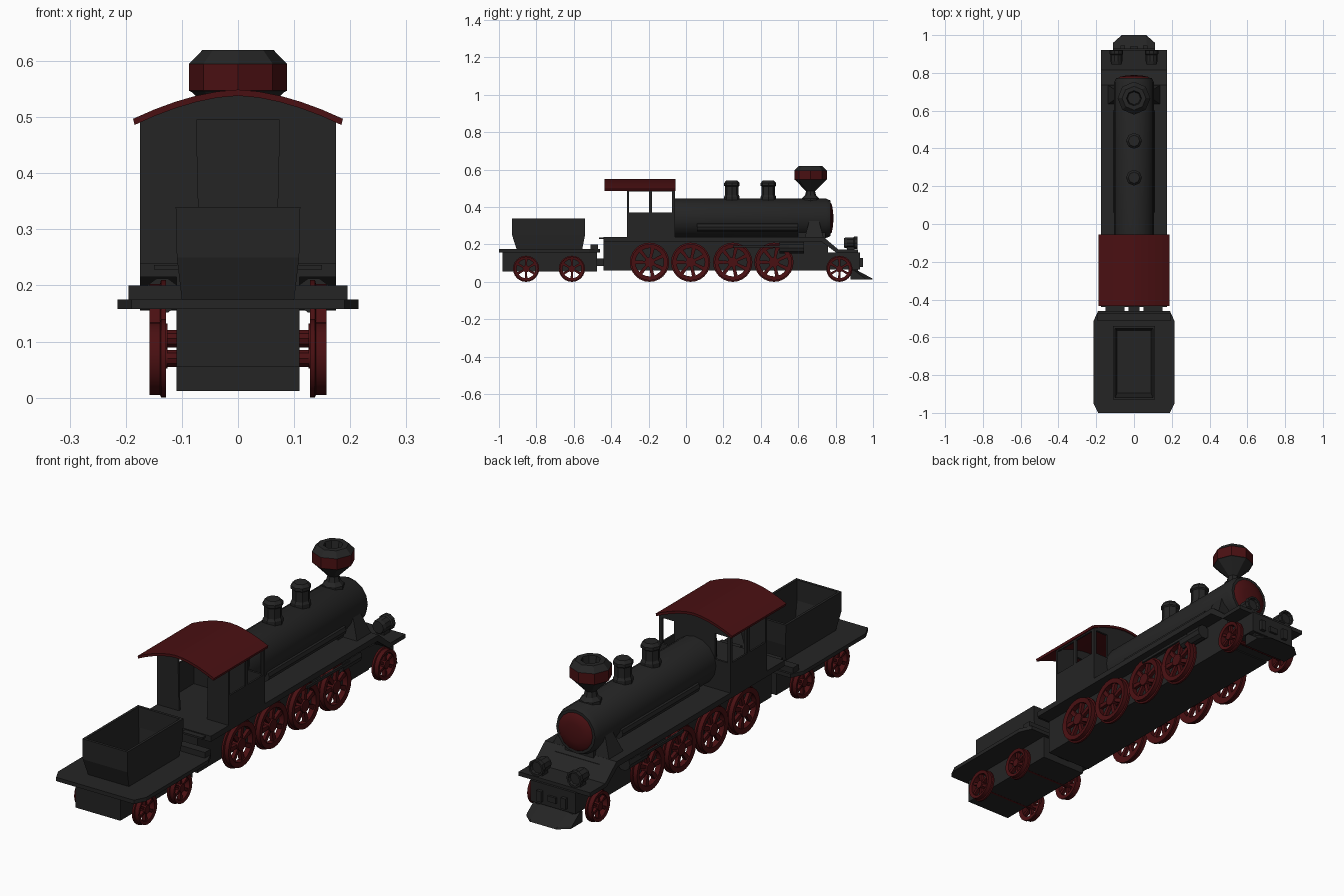
import bpy, bmesh, math

if "Cube" in bpy.data.objects:
    bpy.data.objects.remove(bpy.data.objects["Cube"])

def material(name, rgb):
    m = bpy.data.materials.new(name)
    m.diffuse_color = (*rgb, 1)
    m.use_nodes = True
    m.node_tree.nodes["Principled BSDF"].inputs["Base Color"].default_value = m.diffuse_color
    return m

BLACK = material("charcoal black", (0.018, 0.018, 0.018))
RED = material("dark red", (0.068, 0.005, 0.006))

def finish(name, bm, mats, rule=None, smooth=False):
    bmesh.ops.remove_doubles(bm, verts=bm.verts, dist=1e-5)
    bmesh.ops.recalc_face_normals(bm, faces=bm.faces)
    if rule:
        for f in bm.faces:
            f.material_index = rule(f.calc_center_median())
    me = bpy.data.meshes.new(name)
    bm.to_mesh(me)
    bm.free()
    ob = bpy.data.objects.new(name, me)
    bpy.context.collection.objects.link(ob)
    for m in mats:
        me.materials.append(m)
    if smooth:
        bpy.context.view_layer.objects.active = ob
        ob.select_set(True)
        bpy.ops.object.shade_smooth_by_angle(angle=math.radians(35))
        ob.select_set(False)
    return ob

def loft(bm, rings, caps=True, closed=False):
    vs = [[bm.verts.new(p) for p in r] for r in rings]
    pairs = list(zip(vs, vs[1:])) + ([(vs[-1], vs[0])] if closed else [])
    for a, b in pairs:
        for i in range(len(a)):
            j = (i + 1) % len(a)
            bm.faces.new((a[i], a[j], b[j], b[i]))
    if caps and not closed:
        bm.faces.new(vs[0])
        bm.faces.new(vs[-1])

def circle(r, h, n, loc, axis):
    out = []
    for i in range(n):
        a = 2 * math.pi * i / n
        c, s = r * math.cos(a), r * math.sin(a)
        p = {"X": (h, c, s), "Y": (c, h, s), "Z": (c, s, h)}[axis]
        out.append([p[k] + loc[k] for k in range(3)])
    return out

def lathe(name, prof, loc, axis="Z", n=8, mats=(BLACK,), rule=None, smooth=False):
    bm = bmesh.new()
    loft(bm, [circle(r, h, n, loc, axis) for r, h in prof])
    return finish(name, bm, mats, rule, smooth)

def prism(name, pts, lo, hi, axis, mat=BLACK):
    """Extrude a 2D outline along an axis."""
    place = {"X": lambda p, h: (h, *p), "Y": lambda p, h: (p[0], h, p[1]), "Z": lambda p, h: (*p, h)}[axis]
    bm = bmesh.new()
    loft(bm, [[place(p, h) for p in pts] for h in (lo, hi)])
    return finish(name, bm, [mat])

def box(name, x0, x1, y0, y1, z0, z1, mat=BLACK):
    return prism(name, [(x0, y0), (x1, y0), (x1, y1), (x0, y1)], z0, z1, "Z", mat)

def wheel(name, side, y, r, spokes):
    bm = bmesh.new()
    loc = (0, y, r)
    # rim with inner flange
    rim = [(r * .72, .131), (r, .128), (r, .137), (r * .93, .139), (r * .93, .158), (r * .72, .155)]
    loft(bm, [circle(a, side * x, 24, loc, "X") for a, x in rim], closed=True)
    # hub
    loft(bm, [circle(r * .26, side * x, 12, loc, "X") for x in (.126, .156)])
    # spokes, widening towards the rim
    for i in range(spokes):
        a = 2 * math.pi * (i + .5) / spokes
        c, s = math.cos(a), math.sin(a)
        rings = []
        for d, w in ((.2 * r, .07 * r), (.78 * r, .1 * r)):
            rings.append([(side * x, y + d * c - t * w * s, r + d * s + t * w * c)
                          for x, t in ((.134, -1), (.15, -1), (.15, 1), (.134, 1))])
        loft(bm, rings)
    finish(name, bm, [RED], smooth=True)

# wheels and axles
for y, r, k in [(-.195, .105, 7), (.025, .105, 7), (.25, .105, 7), (.47, .105, 7),
                (-.855, .07, 6), (-.61, .07, 6), (.82, .07, 6)]:
    for s in (-1, 1):
        wheel("wheel", s, y, r, k)
    lathe("axle", [(.016, -.135), (.016, .135)], (0, y, r), "X", 10, [RED])

# tender
box("tender_frame", -.11, .11, -.98, -.475, .055, .16)
prism("tender_deck", [(-.19, -1), (.19, -1), (.215, -.95), (.215, -.515), (.19, -.46),
                      (-.19, -.46), (-.215, -.515), (-.215, -.95)], .158, .175, "Z")
box("tender_cross_beam", -.195, .195, -.51, -.47, .174, .2)
bm = bmesh.new()
loft(bm, [[(-x, a, z), (x, a, z), (x, b, z), (-x, b, z)] for x, a, b, z in
          [(.1, -.905, -.555, .174), (.109, -.93, -.54, .25), (.111, -.93, -.54, .34),
           (.1, -.918, -.552, .34), (.098, -.916, -.554, .25), (.09, -.895, -.565, .185)]])
finish("tender_hopper", bm, [BLACK])
box("tender_coupling", -.03, .03, -.49, -.43, .085, .125)

# engine frame and running board
box("engine_frame", -.11, .11, -.44, .76, .06, .22)
box("front_frame", -.11, .11, .75, .93, .065, .158)
prism("running_board", [(-.44, .24), (.735, .24), (.815, .173), (.92, .173), (.92, .155),
                        (.805, .155), (.725, .215), (-.44, .215)], -.175, .175, "X")
for s in (-1, 1):
    a, b = sorted((s * .05, s * .15))
    box("rear_step", a, b, -.465, -.435, .228, .236)
    # piston, guide rod and boiler side pipe
    lathe("piston", [(.032, .5), (.032, .63)], (s * .135, 0, .182), "Y", 10)
    a, b = sorted((s * .158, s * .166))
    box("guide_rod", a, b, .25, .55, .183, .195)
    lathe("side_pipe", [(.026, .06), (.026, .6)], (s * .085, 0, .293), "Y", 10)
    # slanted smokebox support
    bm = bmesh.new()
    loft(bm, [[(s * x, y, z) for x, y in ((p, c), (q, c), (q, d), (p, d))]
              for p, q, c, d, z in ((.06, .138, .635, .735, .238), (.06, .1, .66, .71, .33))])
    finish("smokebox_support", bm, [BLACK])
    # front lamps and buffers
    lathe("lamp", [(.027, .845), (.031, .86), (.031, .895), (.036, .9), (.036, .918), (.028, .918), (.026, .905)],
          (s * .093, 0, .209), "Y", 10)
    box("lamp_foot", s * .093 - .02, s * .093 + .02, .86, .9, .17, .19)
    box("buffer", s * .06 - .012, s * .06 + .012, .925, .945, .08, .127)
box("front_coupling", -.02, .02, .925, .94, .09, .115)

# cowcatcher
bm = bmesh.new()
loft(bm, [[(-x, .88, z), (x, .88, z), (x, a, z), (w, b, z), (-w, b, z), (-x, a, z)]
          for x, w, a, b, z in ((.11, .065, .96, 1.0, .012), (.11, .065, .955, .993, .02), (.11, .07, .9, .918, .06))])
finish("cowcatcher", bm, [BLACK])
box("cowcatcher_mount", -.09, .09, .88, .92, .055, .07)

# boiler with red smokebox door
lathe("boiler", [(.105, -.07), (.105, .75), (.095, .772), (.085, .772)], (0, 0, .34), "Y", 16, smooth=True)
lathe("smokebox_door", [(.086, .77), (.074, .78), (.04, .786), (.012, .788)], (0, 0, .34), "Y", 16, [RED], smooth=True)
box("smokebox_saddle", -.07, .07, .6, .745, .2, .29)

# chimney
lathe("chimney", [(.048, .42), (.045, .447), (.03, .462), (.024, .485), (.083, .545), (.087, .547), (.087, .595),
                  (.063, .62), (.04, .62), (.034, .58)], (0, .666, 0), "Z", 8, [BLACK, RED],
      lambda c: 1 if .55 < c.z < .594 and math.hypot(c.x, c.y - .666) > .06 else 0)
# steam domes
for y in (.245, .44):
    lathe("steam_dome", [(.042, .42), (.042, .455), (.036, .465), (.036, .51), (.042, .515), (.042, .528),
                         (.03, .541)], (0, y, 0))

# cab side walls with two windows each
for s in (-1, 1):
    a, b = sorted((s * .167, s * .175))
    box("cab_side_panel", a, b, -.315, -.06, .235, .37)
    box("cab_side_top", a, b, -.315, -.06, .484, .498)
    for y0, y1 in ((-.315, -.308), (-.197, -.181), (-.076, -.06)):
        box("cab_post", a, b, y0, y1, .365, .49)
    # rear panels beside the doorway
    prism("cab_rear_panel", [(s * .068, .235), (s * .175, .235), (s * .175, .496), (s * .1, .526), (s * .075, .53)],
          -.315, -.305, "Y")
    # front corner posts
    a, b = sorted((s * .16, s * .175))
    box("cab_front_post", a, b, -.07, -.06, .365, .49)
arch = [(.175, .497), (.1, .527), (.04, .538), (-.04, .538), (-.1, .527), (-.175, .497)]
prism("cab_rear_arch", [(-.076, .495), (.076, .495), (.076, .531), (.04, .538), (-.04, .538), (-.076, .531)],
      -.315, -.305, "Y")
prism("cab_front_arch", [(-.175, .484), (.175, .484)] + arch, -.07, -.06, "Y")
box("cab_front_lower", -.175, .175, -.07, -.06, .235, .37)
box("cab_front_centre", -.1, .1, -.07, -.06, .365, .49)

# curved roof
xs = [-.187 + .374 * i / 10 for i in range(11)]
curve = lambda x: .549 - .052 * (abs(x) / .187) ** 1.7
prism("cab_roof", [(x, curve(x)) for x in xs] + [(x * .985, curve(x) - .011) for x in reversed(xs)],
      -.435, -.055, "Y", RED)
